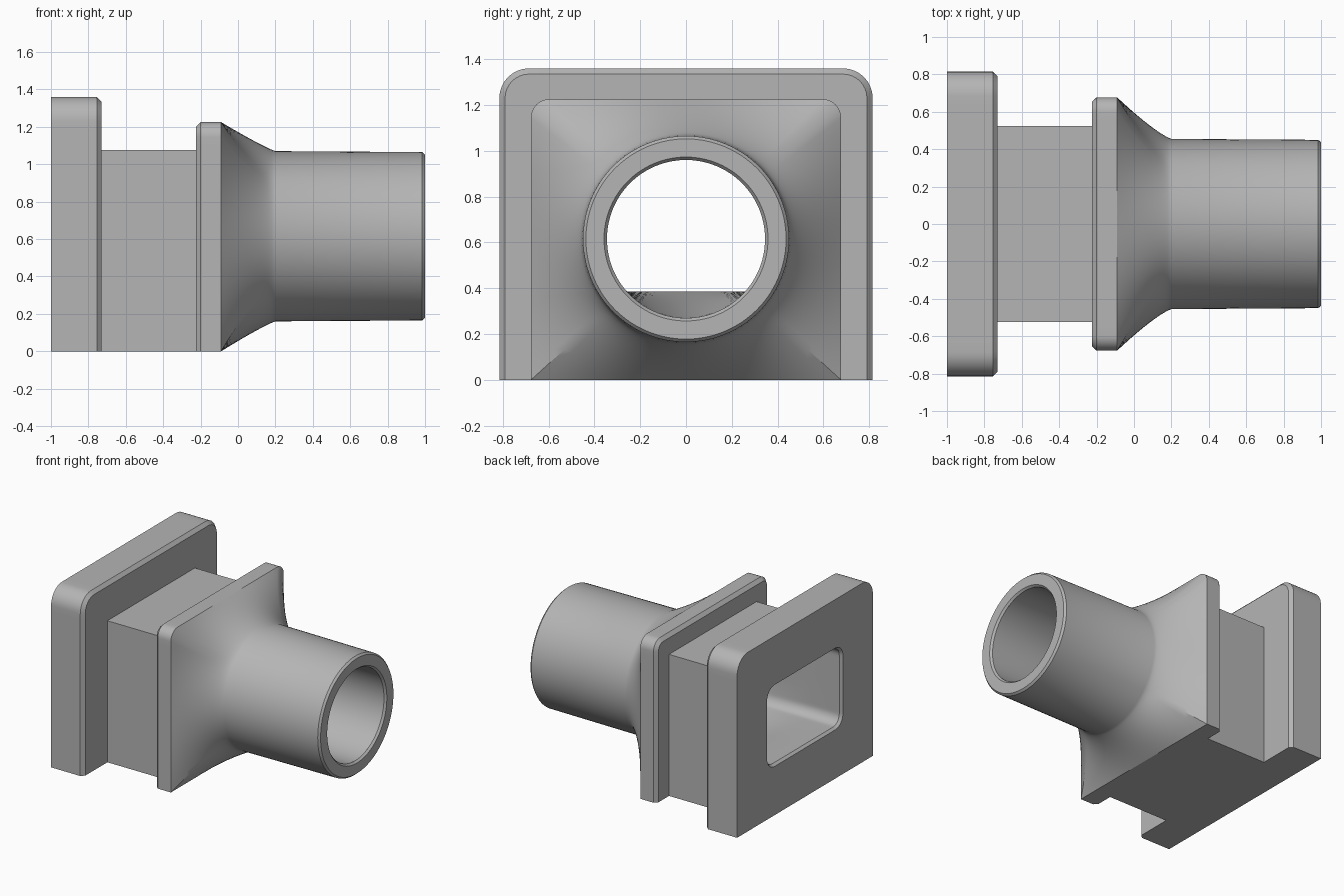
import bpy
import bmesh
import math

cube = bpy.data.objects.get("Cube")
if cube:
    bpy.data.objects.remove(cube)

grey = bpy.data.materials.new("plain grey")
grey.use_nodes = True
colour = (0.46, 0.46, 0.46, 1)
grey.diffuse_color = colour
grey.node_tree.nodes["Principled BSDF"].inputs["Base Color"].default_value = colour

AXIS_Z = 0.615     # height of the spout axis
ARC, SIDE = 8, 24  # steps per corner and per side


def rect(x, half, z0, z1, top=0.0, bottom=0.0):
    """Rounded rectangle ring across x, anticlockwise seen from +x."""
    corners = [(half, z0, bottom), (half, z1, top), (-half, z1, top), (-half, z0, bottom)]
    arcs = []
    for i, (y, z, r) in enumerate(corners):
        cy = y - math.copysign(r, y)
        cz = z + r if z == z0 else z - r
        arc = []
        for k in range(ARC + 1):
            a = math.pi / 2 * (i - 1 + k / ARC)
            arc.append((x, cy + r * math.cos(a), cz + r * math.sin(a)))
        arcs.append(arc)
    ring = []
    for i, arc in enumerate(arcs):
        ring += arc
        p, q = arc[-1], arcs[(i + 1) % 4][0]
        for k in range(1, SIDE):
            t = k / SIDE
            ring.append((x, p[1] + (q[1] - p[1]) * t, p[2] + (q[2] - p[2]) * t))
    return ring


def circle(x, radius, base):
    """Circle ring whose points share the angles of a base ring."""
    ring = []
    for _, y, z in base:
        a = math.atan2(z - AXIS_Z, y)
        ring.append((x, radius * math.cos(a), AXIS_Z + radius * math.sin(a)))
    return ring


def blend(base, x_end, radius, steps, power, hollow):
    """Rings easing from a base ring to a circle, hollowed along the corners."""
    end = circle(x_end, radius, base)
    reach = [math.hypot(p[1], p[2] - AXIS_Z) for p in base]
    low, high = min(reach), max(reach)
    rings = []
    for s in range(steps + 1):
        t = s / steps
        ring = []
        for p, q, d in zip(base, end, reach):
            w = (1 - t) ** (power + hollow * (d - low) / (high - low))
            ring.append((p[0] + (x_end - p[0]) * t,
                         q[1] + (p[1] - q[1]) * w, q[2] + (p[2] - q[2]) * w))
        rings.append(ring)
    return rings


def skin(name, rings):
    """Join successive rings with quads into one surface."""
    bm = bmesh.new()
    loops = [[bm.verts.new(p) for p in ring] for ring in rings]
    n = len(loops[0])
    for a, b in zip(loops, loops[1:]):
        for i in range(n):
            j = (i + 1) % n
            bm.faces.new((a[i], a[j], b[j], b[i]))
    bmesh.ops.remove_doubles(bm, verts=bm.verts, dist=1e-5)
    flat = [f for f in bm.faces if f.calc_area() < 1e-8]
    bmesh.ops.delete(bm, geom=flat, context='FACES')
    mesh = bpy.data.meshes.new(name)
    bm.to_mesh(mesh)
    bm.free()
    mesh.materials.append(grey)
    obj = bpy.data.objects.new(name, mesh)
    bpy.context.collection.objects.link(obj)
    bpy.ops.object.select_all(action='DESELECT')
    obj.select_set(True)
    bpy.context.view_layer.objects.active = obj
    bpy.ops.object.shade_smooth_by_angle(angle=math.radians(30))
    return obj


# Large end flange with the rectangular opening
opening = rect(-1, 0.455, 0.37, 0.99, 0.09, 0.09)
neck_start = rect(-0.73, 0.525, 0, 1.075)
skin("end_flange", [
    opening,
    rect(-1, 0.815, 0, 1.36, 0.13),
    rect(-0.755, 0.815, 0, 1.36, 0.13),
    rect(-0.73, 0.79, 0, 1.335, 0.105),
    neck_start,
])

# Square-edged neck between the flanges
neck_end = rect(-0.225, 0.525, 0, 1.075)
skin("neck", [neck_start, neck_end])

# Smaller collar
collar_edge = rect(-0.09, 0.677, 0, 1.225, 0.08)
skin("collar", [
    neck_end,
    rect(-0.225, 0.652, 0, 1.2, 0.055),
    rect(-0.2, 0.677, 0, 1.225, 0.08),
    collar_edge,
])

# Reducer flowing into the round spout and its rim
skin("reducer_spout", blend(collar_edge, 0.2, 0.455, 14, 1.12, 0.5) + [
    circle(0.985, 0.45, collar_edge),
    circle(1, 0.437, collar_edge),
    circle(1, 0.358, collar_edge),
    circle(0.985, 0.345, collar_edge),
])

# Inner passage from the rectangular opening to the round mouth
inner = rect(-0.75, 0.44, 0.385, 0.975, 0.075, 0.075)
passage = [opening, rect(-0.98, 0.44, 0.385, 0.975, 0.075, 0.075)]
passage += blend(inner, 0.2, 0.345, 14, 1.1, 0.0)
passage.append(circle(0.985, 0.345, inner))
skin("inner_passage", passage[::-1])
